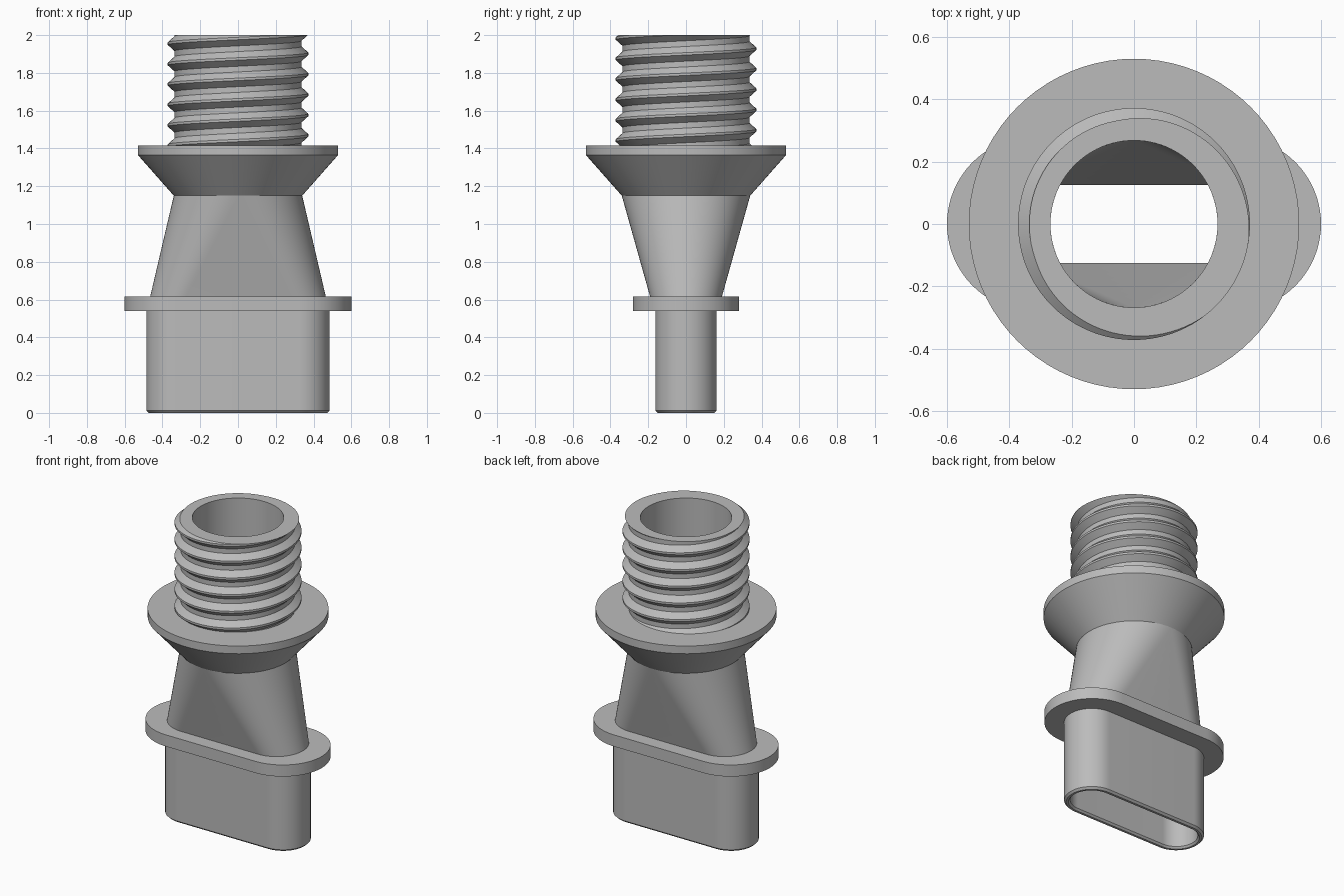
import bpy, bmesh
from math import cos, sin, pi, radians

cube = bpy.data.objects.get("Cube")
if cube:
    bpy.data.objects.remove(cube)

grey = bpy.data.materials.new("plain grey")
grey.use_nodes = True
COLOUR = (0.5, 0.5, 0.5, 1)
grey.diffuse_color = COLOUR
grey.node_tree.nodes["Principled BSDF"].inputs["Base Color"].default_value = COLOUR

HALF = 40        # segments in each rounded end


def oval(z, a, b):
    """Ring with half length a and half width b; a circle when they match."""
    ring = []
    for side in (1, -1):
        for i in range(HALF + 1):
            t = -pi / 2 + pi * i / HALF
            ring.append((side * (a - b + b * cos(t)), side * b * sin(t), z))
    return ring


def skin(name, rings, closed=True):
    """Join successive rings, running up the outside and down the inside."""
    bm = bmesh.new()
    rows = [[bm.verts.new(p) for p in ring] for ring in rings]
    count = len(rows[0])
    for low, high in zip(rows, rows[1:]):
        for i in range(count if closed else count - 1):
            j = (i + 1) % count
            bm.faces.new((low[i], low[j], high[j], high[i]))
    bmesh.ops.remove_doubles(bm, verts=bm.verts, dist=1e-5)
    bmesh.ops.dissolve_degenerate(bm, edges=bm.edges, dist=1e-5)
    mesh = bpy.data.meshes.new(name)
    bm.to_mesh(mesh)
    bm.free()
    mesh.materials.append(grey)
    obj = bpy.data.objects.new(name, mesh)
    bpy.context.collection.objects.link(obj)
    bpy.ops.object.select_all(action="DESELECT")
    obj.select_set(True)
    bpy.context.view_layer.objects.active = obj
    bpy.ops.object.shade_smooth_by_angle(angle=radians(28))
    return obj


def blend(start, end, steps=8):
    """Sections evenly spaced between two (z, a, b) sections."""
    return [oval(*(s + (e - s) * k / steps for s, e in zip(start, end)))
            for k in range(steps + 1)]


# Hollow oval plug with a small chamfer round its open lower rim
skin("oval_plug", [oval(*s) for s in (
    (0.54, 0.45, 0.125), (0.012, 0.45, 0.125), (0, 0.46, 0.135),
    (0, 0.473, 0.15), (0.012, 0.485, 0.162), (0.54, 0.485, 0.162))])

# Oval stop flange
skin("oval_flange", [oval(*s) for s in (
    (0.54, 0.485, 0.162), (0.54, 0.6, 0.28),
    (0.615, 0.6, 0.28), (0.615, 0.46, 0.18))])

# Neck changing from oval to round, and the passage inside it
skin("neck", blend((0.615, 0.465, 0.19), (1.15, 0.34, 0.34)))
skin("inner_passage", blend((1.15, 0.268, 0.268), (0.54, 0.45, 0.125)))

# Flared round collar
skin("collar", [oval(z, r, r) for z, r in (
    (1.15, 0.34), (1.365, 0.53), (1.415, 0.53), (1.415, 0.33))])

# Threaded tube: helical rows trimmed flat at both ends, then the bore
PITCH, BOTTOM, TOP = 0.108, 1.415, 2.0
ROOT, CREST, BORE = 0.336, 0.372, 0.268
SEGMENTS = 96
BREAKS = (0, 0.14, 0.44, 0.56, 0.86)     # thread profile, as parts of a pitch


def thread_radius(phase):
    phase %= 1
    slope = (0.36 - abs(phase - 0.5)) / 0.3
    return ROOT + (CREST - ROOT) * min(1, max(0, slope))


rows = []
for turn in range(-1, 7):
    for part in BREAKS:
        row = []
        for i in range(SEGMENTS + 1):
            t = 2 * pi * i / SEGMENTS
            z = BOTTOM + PITCH * (turn + part + i / SEGMENTS)
            z = min(TOP, max(BOTTOM, z))
            r = thread_radius((z - BOTTOM) / PITCH - i / SEGMENTS)
            row.append((r * cos(t), r * sin(t), z))
        rows.append(row)
for z in (TOP, 1.15):
    rows.append([(BORE * cos(2 * pi * i / SEGMENTS),
                  BORE * sin(2 * pi * i / SEGMENTS), z)
                 for i in range(SEGMENTS + 1)])
skin("threaded_tube", rows, closed=False)
